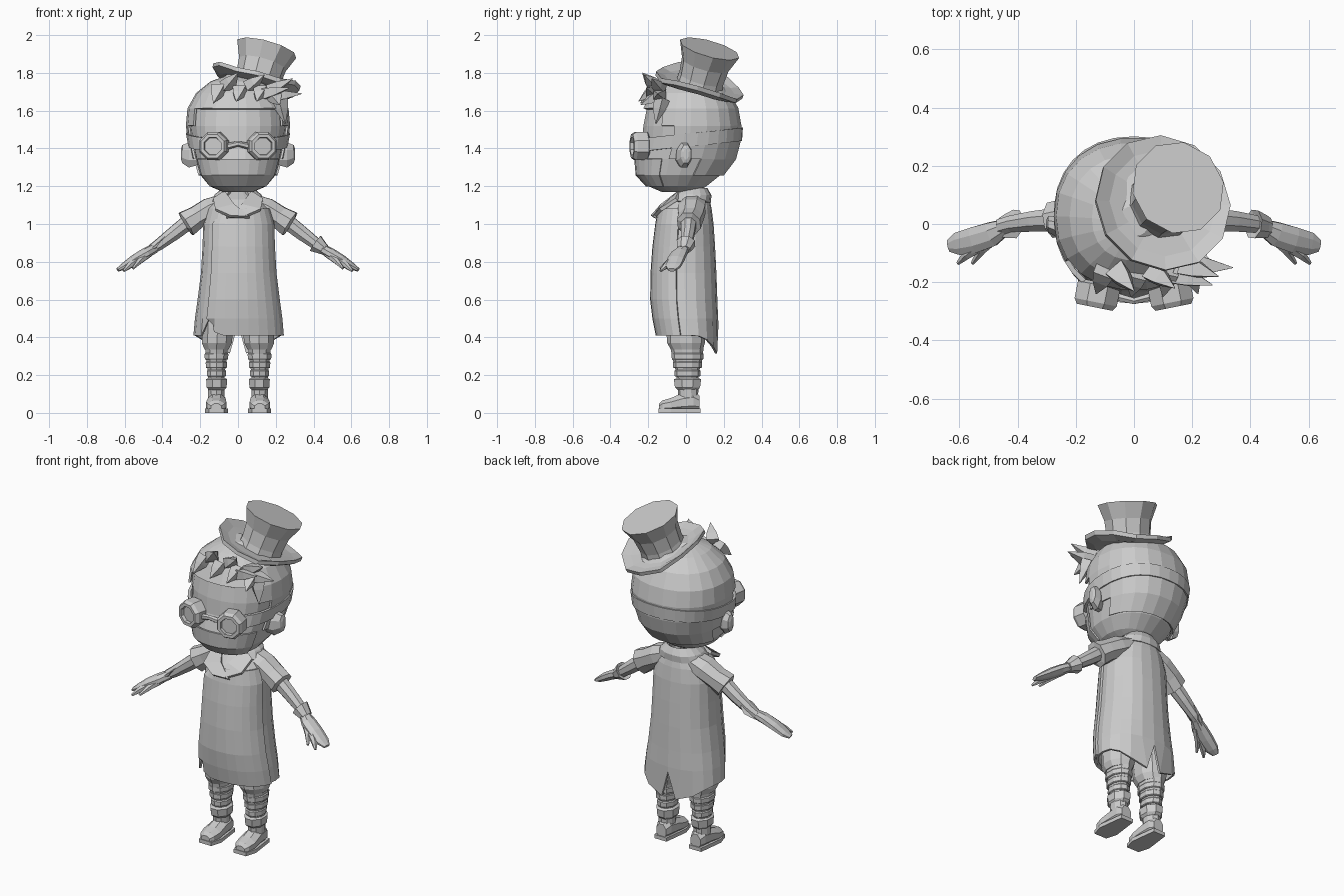
import bpy, bmesh
from math import cos, sin, pi, radians
from mathutils import Vector as V

cube = bpy.data.objects.get("Cube")
if cube:
    bpy.data.objects.remove(cube, do_unlink=True)

GREY = (0.6, 0.6, 0.6, 1)
mat = bpy.data.materials.new("plain grey")
mat.use_nodes = True
mat.diffuse_color = GREY
mat.node_tree.nodes["Principled BSDF"].inputs["Base Color"].default_value = GREY


def finish(name, bm, thick=0):
    bmesh.ops.recalc_face_normals(bm, faces=bm.faces)
    me = bpy.data.meshes.new(name)
    bm.to_mesh(me)
    bm.free()
    me.materials.append(mat)
    ob = bpy.data.objects.new(name, me)
    bpy.context.collection.objects.link(ob)
    if thick:
        mod = ob.modifiers.new("thickness", "SOLIDIFY")
        mod.thickness, mod.offset = thick, 0
    return ob


def skin(rings, closed=True, cap=True):
    """Join successive rings of points with quads."""
    bm = bmesh.new()
    vs = [[bm.verts.new(p) for p in r] for r in rings]
    n = len(vs[0])
    for a, b in zip(vs, vs[1:]):
        for k in range(n if closed else n - 1):
            j = (k + 1) % n
            bm.faces.new((a[k], a[j], b[j], b[k]))
    if closed and cap:
        bm.faces.new(vs[0])
        bm.faces.new(vs[-1])
    return bm


def tube(name, path, n=8, axis=None, up=(0, 0, 1), thick=0, cap=True):
    """Path items are (position, side radius, up radius)."""
    rings = []
    pts = [V(p[0]) for p in path]
    for i, (p, r1, r2) in enumerate(path):
        d = V(axis) if axis else pts[min(i + 1, len(pts) - 1)] - pts[max(i - 1, 0)]
        d.normalize()
        side = d.cross(V(up)).normalized()
        v = side.cross(d)
        ang = [2 * pi * (k + .5) / n for k in range(n)]
        rings.append([V(p) + side * r1 * cos(a) + v * r2 * sin(a) for a in ang])
    return finish(name, skin(rings, cap=cap), thick)


def pair(name, path, **kw):
    for s, label in ((1, "left_"), (-1, "right_")):
        tube(label + name, [((s * p[0], p[1], p[2]), a, b) for p, a, b in path], **kw)


def oval(row, a, grow=0, e=.9):
    """Point at angle a on a level (z, half width, front y, back y)."""
    z, w, f, b = row
    c, s = cos(a), sin(a)
    power = lambda t: abs(t) ** e * (1 if t > 0 else -1)
    return V(((w + grow) * power(c), (f + b) / 2 + ((b - f) / 2 + grow) * power(s), z))


def level(rows, z):
    for lo, hi in zip(rows, rows[1:]):
        if (lo[0] - z) * (hi[0] - z) <= 0:
            t = (z - lo[0]) / (hi[0] - lo[0])
            return [a + (b - a) * t for a, b in zip(lo, hi)]
    return rows[-1]


def arc(a0, a1, n):
    return [radians(a0 + (a1 - a0) * k / n) for k in range(n + 1)]


# Head
HEAD = [(1.17, .08, -.13, .06), (1.20, .15, -.20, .11), (1.26, .2, -.255, .185),
        (1.345, .225, -.262, .25), (1.43, .245, -.235, .272), (1.52, .258, -.228, .278),
        (1.61, .25, -.21, .262), (1.69, .205, -.17, .22), (1.75, .13, -.11, .15),
        (1.775, .06, -.05, .07)]
full = arc(0, 360, 22)[:-1]
finish("head", skin([[oval(r, a) for a in full] for r in HEAD]))

# Face mask, hugging the lower front of the head
finish("face_mask", skin([[oval(level(HEAD, z), a, .008) for a in arc(-155, -25, 10)]
                          for z in (1.2, 1.26, 1.345)], closed=False), .008)

# Hair shell with an arched opening for the face
bm = skin([[oval(r, a, .012) for a in full] for r in HEAD[2:]] +
          [[oval((1.79, .05, -.04, .06), a) for a in full]])
bare = []
for f in bm.faces:
    c = f.calc_center_median()
    front = c.y < -.07 and c.z < 1.64 - max(0, abs(c.x) - .15) * 1.2
    nape = c.z < 1.36 and c.y < .09
    if front or nape or len(f.verts) > 4 and c.z < 1.4:
        bare.append(f)
bmesh.ops.delete(bm, geom=bare, context="FACES")
finish("hair", bm, .012)

# Hair spikes: base and tip
SPIKES = [((-.10, -.16, 1.72), (-.13, -.24, 1.64)), ((-.06, -.16, 1.73), (.0, -.23, 1.80)),
          ((.01, -.17, 1.71), (-.01, -.25, 1.65)), ((.06, -.16, 1.73), (.14, -.22, 1.79)),
          ((.12, -.16, 1.71), (.10, -.25, 1.65)), ((.17, -.14, 1.71), (.29, -.18, 1.77)),
          ((.19, -.14, 1.68), (.34, -.15, 1.69)), ((.19, -.15, 1.68), (.22, -.24, 1.63)),
          ((.22, -.13, 1.66), (.25, -.16, 1.53)), ((.14, -.17, 1.69), (.27, -.21, 1.72))]
for i, (a, b) in enumerate(SPIKES):
    tube(f"hair_spike_{i + 1}", [(a, .05, .04), (V(a).lerp(V(b), .4), .038, .03), (b, .002, .002)], n=4)

# Ears
pair("ear", [((.21, -.03, 1.36), .03, .05), ((.26, -.01, 1.365), .042, .072),
             ((.295, 0, 1.37), .03, .052), ((.302, 0, 1.37), .015, .03)], axis=(1, 0, 0))

# Goggles: strap, frames, lenses, bridge
strap = []
for dz, grow in ((-.035, .008), (-.035, .024), (.035, .024), (.035, .008)):
    ring = []
    for a in arc(-52, 232, 24):
        z = 1.445 + .03 * sin(a) + dz
        ring.append(oval(level(HEAD, z), a, grow))
    strap.append(ring)
finish("goggle_strap", skin(strap, closed=False))
for s, label in ((1, "left_"), (-1, "right_")):
    d, c = V((s * .2, -1, 0)).normalized(), V((s * .118, -.2, 1.412))
    rim = [(0, .062), (.01, .08), (.07, .08), (.088, .068), (.088, .05), (.07, .047)]
    tube(label + "goggle", [(c + d * t, r, r) for t, r in rim], axis=d)
tube("goggle_bridge", [((-.06, -.25, 1.41), .015, .017), ((0, -.265, 1.425), .012, .015),
                       ((.06, -.25, 1.41), .015, .017)], n=6)

# Tilted top hat
axis, base = V((.28, .28, 1)).normalized(), V((.095, .068, 1.725))
brim = tube("hat_brim", [(base + axis * t, r, r) for t, r in
            ((-.012, .1), (-.012, .19), (0, .238), (.022, .24), (.015, .19), (.015, .1))],
            n=12, axis=axis)
for v in brim.data.vertices:
    across = max(0, abs(v.co.x - base.x) - .12)
    v.co.z += across * .4
tube("hat_crown", [(base + axis * t, r, r) for t, r in
     ((-.01, .128), (.05, .122), (.13, .13), (.218, .165))], n=10, axis=axis)

# Neck and collar
tube("neck", [((0, .03, 1.08), .06, .06), ((0, .03, 1.2), .055, .055)], up=(0, 1, 0))
COLLAR = [(1.115, .135, -.085, .122), (1.15, .115, -.06, .125), (1.185, .075, -.03, .105)]
finish("collar", skin([[oval(r, a) for a in arc(-65, 245, 14)] for r in COLLAR], closed=False), .02)

# Coat with curved hem, split tail and side opening
COAT = [(1.17, .06, -.02, .09), (1.125, .115, -.09, .12), (1.08, .155, -.13, .13),
        (1.0, .178, -.145, .14), (.88, .182, -.16, .148), (.74, .19, -.17, .155),
        (.6, .208, -.172, .16), (.5, .222, -.16, .164), (.41, .23, -.142, .166)]
turn = arc(0, 360, 20)[:-1]
rings = [[oval(r, a) for a in turn] for r in COAT]
for k, a in enumerate(turn):
    p = rings[-1][k]
    p.z -= .11 * max(0, sin(a)) ** 3
    if k == 5:
        p.z = .47
    elif k in (4, 6):
        p.x *= .55
    elif k in (13, 14):
        p.z = .52
        rings[-2][k].z = .56
finish("coat", skin(rings, cap=False), .012)

# Overlapping front panel, cut on a diagonal at the chest
panel = [[oval(r, a, .012) for a in arc(-132, -12, 9)] for r in COAT[2:]]
for p in panel[0]:
    p.z -= .05 * max(0, -p.x / .1)
panel[-1][0] += V((.04, -.01, .06))
panel[-1][1].z += .02
finish("coat_front_panel", skin(panel, closed=False), .012)

# Lapels
for s, label in ((1, "left_"), (-1, "right_")):
    y = -.012 * (s < 0)
    inner = [(s * .07, -.035, 1.17), (s * .02, -.115 + y, 1.10), (s * -.06, -.155 + y, 1.035)]
    outer = [(s * .13, -.05, 1.13), (s * .12, -.135 + y, 1.075), (s * .04, -.168 + y, 1.04)]
    finish(label + "lapel", skin([inner, outer], closed=False), .018)

# Sleeves, arms, glove cuffs
pair("sleeve", [((.07, .035, 1.115), .075, .05), ((.15, .03, 1.075), .078, .068),
                ((.22, .025, 1.035), .07, .064), ((.275, .015, 1.0), .066, .075),
                ((.28, .015, .997), .045, .05)])
pair("arm", [((.25, .015, 1.02), .045, .045), ((.34, .01, .95), .038, .04),
             ((.42, 0, .89), .032, .032), ((.46, -.01, .865), .03, .026)])
pair("glove_cuff", [((.46, -.012, .862), .036, .03), ((.445, -.008, .872), .042, .036),
                    ((.41, 0, .897), .052, .052), ((.415, 0, .893), .035, .035)],
     axis=(.8, -.1, -.58))

# Hands
pair("hand", [((.44, -.008, .872), .028, .026), ((.49, -.035, .845), .045, .028),
              ((.55, -.055, .81), .048, .026), ((.605, -.068, .775), .042, .018),
              ((.637, -.075, .757), .022, .01)])
FINGERS = {"thumb": ((.47, -.04, .845), (.52, -.085, .805), (.555, -.135, .765)),
           "forefinger": ((.53, -.075, .81), (.575, -.105, .78), (.605, -.135, .752))}
for finger, pts in FINGERS.items():
    pair(finger, [(p, r, r) for p, r in zip(pts, (.022, .018, .007))], n=6)

# Breeches, shins with wraps, boot cuffs
UP = dict(up=(0, 1, 0), axis=(0, 0, -1))
pair("breeches", [((.095, 0, .62), .09, .11), ((.108, 0, .45), .088, .105),
                  ((.112, 0, .37), .083, .1), ((.114, .005, .335), .066, .085)], n=10, **UP)
pair("shin", [((.113, .005, .36), .064, .09), ((.114, .008, .28), .057, .078),
              ((.115, .008, .215), .047, .06), ((.115, .012, .08), .045, .052)], n=10, **UP)
for i, z in enumerate((.3, .255, .21)):
    r = .049 + .006 * (2 - i)
    pair(f"shin_wrap_{i + 1}", [((.114, .008, z + h), r + g, r * 1.3 + g) for h, g in
                                ((.018, 0), (.012, .005), (-.014, .004), (-.018, 0))], n=10, **UP)
pair("boot_cuff", [((.113, .01, .185), .048, .06), ((.113, .008, .178), .06, .078),
                   ((.113, .008, .135), .057, .072), ((.113, .01, .12), .044, .055)], n=8, **UP)

# Boots and soles
pair("boot", [((.113, .072, .05), .034, .045), ((.113, .04, .06), .048, .06),
              ((.113, -.02, .054), .052, .054), ((.115, -.08, .042), .058, .04),
              ((.115, -.125, .036), .048, .032), ((.115, -.142, .03), .03, .02)], axis=(0, -1, 0))
for s, label in ((1, "left_"), (-1, "right_")):
    outline = [(.04, .078), (.05, 0), (.06, -.08), (.04, -.146)]
    sole = [(w, y) for w, y in outline] + [(-w, y) for w, y in reversed(outline)]
    finish(label + "sole", skin([[(s * .114 + w, y, z) for w, y in sole] for z in (0, .022)]))
